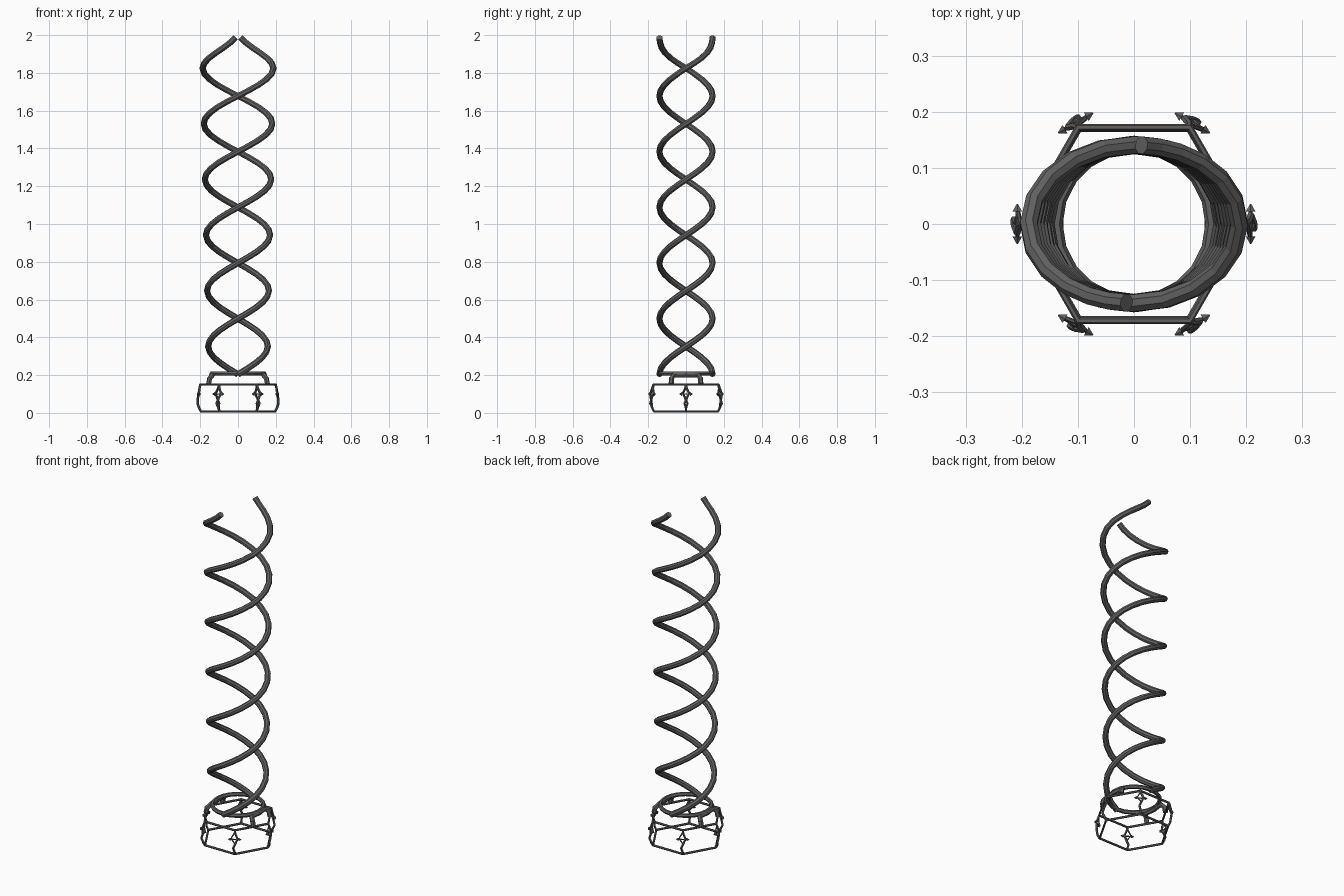
import bpy
from math import sin, cos, pi, radians
from mathutils import Vector

if "Cube" in bpy.data.objects:
    bpy.data.objects.remove(bpy.data.objects["Cube"])

metal = bpy.data.materials.new("dark_metal")
metal.diffuse_color = (0.12, 0.12, 0.12, 1)
metal.use_nodes = True
metal.node_tree.nodes["Principled BSDF"].inputs["Base Color"].default_value = metal.diffuse_color


def tubes(name, paths, radius, res=1, cyclic=False):
    """Flat-faced tubes along one or more paths, turned into a mesh."""
    cu = bpy.data.curves.new(name, 'CURVE')
    cu.dimensions = '3D'
    cu.bevel_depth = radius
    cu.bevel_resolution = res
    cu.use_fill_caps = True
    cu.materials.append(metal)
    for pts in paths:
        sp = cu.splines.new('POLY')
        sp.points.add(len(pts) - 1)
        for p, co in zip(sp.points, pts):
            p.co = (*co, 1)
        sp.use_cyclic_u = cyclic
        sp.use_smooth = False
    ob = bpy.data.objects.new(name, cu)
    bpy.context.collection.objects.link(ob)
    bpy.ops.object.select_all(action='DESELECT')
    ob.select_set(True)
    bpy.context.view_layer.objects.active = ob
    bpy.ops.object.convert(target='MESH')
    return ob


def local(a, r, t, z):
    """Point at angle a: radius r, tangential offset t (counter-clockwise)."""
    return Vector((r * cos(a) - t * sin(a), r * sin(a) + t * cos(a), z))


# two helix strands, widening slightly in x; the last quarter turn tightens
def strand(start):
    pts = []
    turns = [(5.5 * pi * i / 55, 0.204 + 1.621 * i / 55) for i in range(56)]
    for i in range(1, 7):
        k = i / 6
        ease = 0.5 * (k + sin(k * pi / 2))
        turns.append((5.5 * pi + ease * (pi / 2 - 0.07), 1.825 + 0.162 * k))
    for a, z in turns:
        a += start
        pts.append(((0.155 + 0.02 * (z - 0.2)) * cos(a), 0.141 * sin(a), z))
    return pts


tubes("strand_front", [strand(-pi / 2)], 0.0165, 2)
tubes("strand_back", [strand(pi / 2)], 0.0165, 2)

# flat ring under the strands
tubes("base_ring", [[(0.139 * cos(2 * pi * i / 20), 0.139 * sin(2 * pi * i / 20), 0.209)
                     for i in range(20)]], 0.012, 1, True)

# side brackets joining the ring to the cage
brackets = []
for s in (1, -1):
    brackets.append([(s * x, s * y, z) for x, y, z in (
        (0.156, -0.078, 0.153), (0.15, -0.077, 0.182), (0.135, -0.064, 0.2),
        (0.14, 0, 0.2),
        (0.135, 0.064, 0.2), (0.15, 0.077, 0.182), (0.156, 0.078, 0.153))])
tubes("side_brackets", brackets, 0.014, 1)

# hexagonal rims of the cage
for name, r, z in (("cage_top_rim", 0.199, 0.15), ("cage_bottom_rim", 0.196, 0.0075)):
    tubes(name, [[local(radians(60 * i), r, 0, z) for i in range(6)]], 0.0065, 1, True)

# cage posts with a diamond opening, and a double-headed pin across each
posts, loops, pins = [], [], []
for i in range(6):
    a = radians(60 * i)
    posts.append([local(a, r, t, z) for r, t, z in (
        (0.199, 0, 0.15), (0.204, 0.004, 0.13), (0.208, 0.016, 0.103), (0.213, 0.003, 0.075),
        (0.214, -0.008, 0.05), (0.206, 0, 0.025), (0.196, 0, 0.008))])
    loops.append([local(a, r, t, z) for r, t, z in (
        (0.203, 0, 0.14), (0.206, -0.02, 0.103), (0.213, 0.003, 0.075))])
    pins.append([local(a, 0.208, -0.03, 0.1), local(a, 0.208, 0.03, 0.1)])
    for s in (1, -1):
        d = local(a, 0, s, 0).normalized()
        bpy.ops.mesh.primitive_cone_add(
            vertices=6, radius1=0.01, radius2=0.001, depth=0.014,
            location=local(a, 0.208, s * 0.029, 0.1),
            rotation=d.to_track_quat('Z', 'Y').to_euler())
        bpy.context.object.name = "pin_head"
        bpy.context.object.data.materials.append(metal)
tubes("cage_posts", posts, 0.0065, 1)
tubes("post_loops", loops, 0.004, 1)
tubes("cross_pins", pins, 0.0035, 1)
